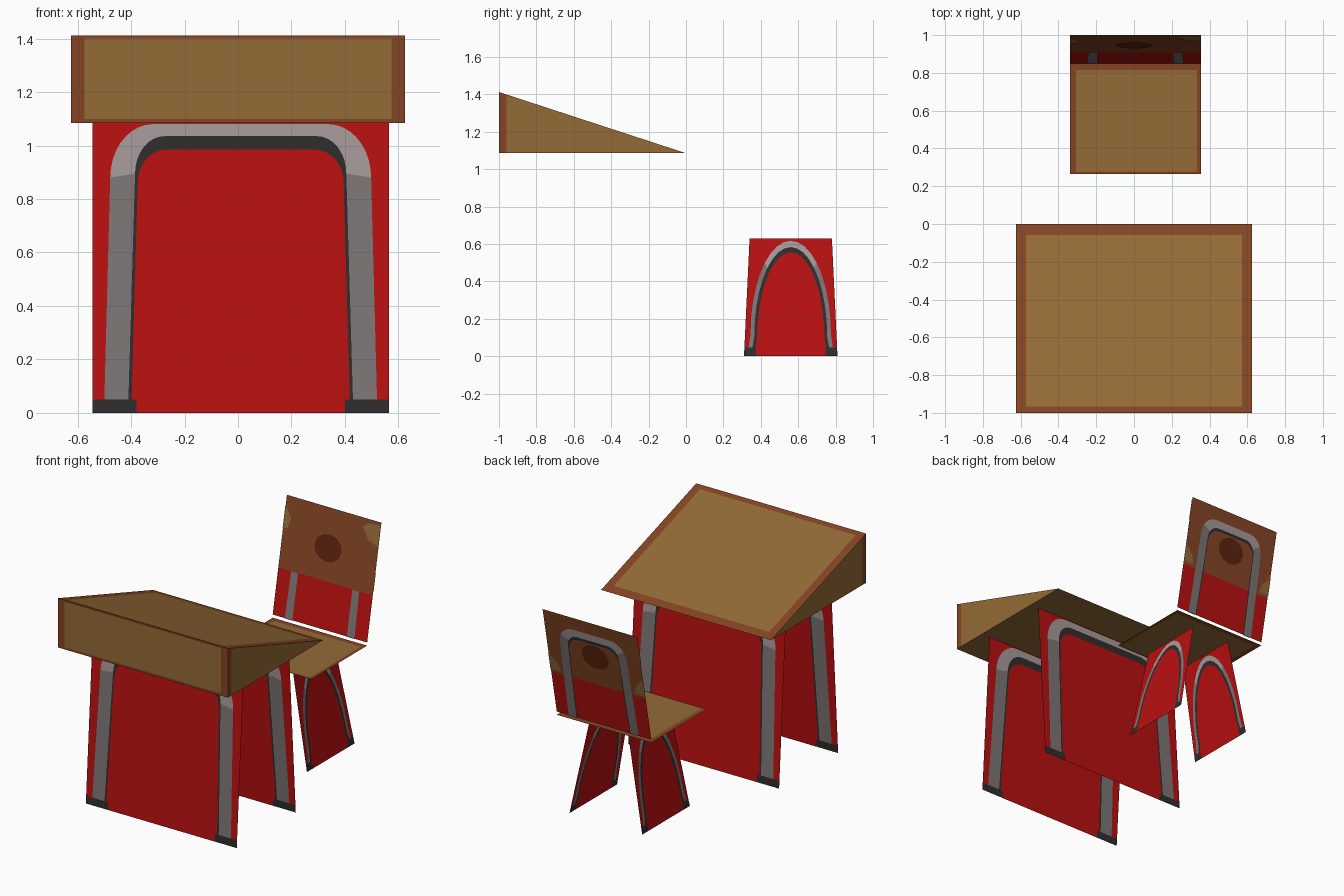
import bpy, bmesh, math

if "Cube" in bpy.data.objects:
    bpy.data.objects.remove(bpy.data.objects["Cube"])

# Materials
def lin(c):
    c /= 255
    return c / 12.92 if c <= 0.04045 else ((c + 0.055) / 1.055) ** 2.4

MATS = {}
for name, rgb in {
    "tan_wood": (148, 107, 55), "brown_edge": (133, 69, 35), "red_panel": (185, 16, 16),
    "mid_grey": (125, 117, 117), "light_grey": (166, 154, 154), "dark_grey": (48, 44, 44),
    "dark_brown": (95, 36, 16),
}.items():
    m = bpy.data.materials.new(name)
    m.diffuse_color = (*[lin(c) for c in rgb], 1)
    m.use_nodes = True
    m.node_tree.nodes["Principled BSDF"].inputs["Base Color"].default_value = m.diffuse_color
    MATS[name] = m
SLOTS = list(MATS)


def build(name, faces, solid=False):
    """Make one object from (points, material name) polygons."""
    bm = bmesh.new()
    for pts, mat in faces:
        f = bm.faces.new([bm.verts.new(p) for p in pts])
        f.material_index = SLOTS.index(mat)
    bmesh.ops.remove_doubles(bm, verts=bm.verts, dist=1e-4)
    if solid:
        bmesh.ops.recalc_face_normals(bm, faces=bm.faces)
    me = bpy.data.meshes.new(name)
    bm.to_mesh(me)
    bm.free()
    for m in MATS.values():
        me.materials.append(m)
    ob = bpy.data.objects.new(name, me)
    bpy.context.collection.objects.link(ob)
    return ob


def bordered(f, outer, inner):
    """Tan rectangle with a brown border; f maps 2D to 3D."""
    def ring(r):
        a0, a1, b0, b1 = r
        return [f(a0, b0), f(a1, b0), f(a1, b1), f(a0, b1)]
    o, i = ring(outer), ring(inner)
    faces = [(i, "tan_wood")]
    for k in range(4):
        n = (k + 1) % 4
        faces.append(([o[k], o[n], i[n], i[k]], "brown_edge"))
    return faces


def arch(wb, wt, z0, z1, rx, rz, n=9):
    """Symmetric arch outline with elliptical shoulders."""
    left = [(-wb, z0)]
    for k in range(n + 1):
        a = math.pi / 2 * k / n
        left.append((-wt + rx * (1 - math.cos(a)), z1 - rz * (1 - math.sin(a))))
    return left + [(-x, z) for x, z in reversed(left) if x < -1e-4]


def band(f, p, q, rule):
    """Strip of quads between two outlines, coloured by height."""
    out = []
    for k in range(len(p) - 1):
        quad = [p[k], p[k + 1], q[k + 1], q[k]]
        uniq = list(dict.fromkeys((round(a, 5), round(b, 5)) for a, b in quad))
        mat = rule(sum(c[1] for c in quad) / 4)
        out.append(([f(*c) for c in uniq], mat))
    return out


def leg_panel(name, f, half0, half1, h, z0, foot, paths, light_z):
    """Red sheet with a grey tube arch and dark feet, all in one plane."""
    hw = half0 + (half1 - half0) * z0 / h
    outer, mid, inner = paths
    faces = [([f(*c) for c in [(-hw, z0)] + outer + [(hw, z0), (half1, h), (-half1, h)]], "red_panel")]
    faces += band(f, outer, mid, lambda z: "light_grey" if z > light_z else "mid_grey")
    faces += band(f, mid, inner, lambda z: "dark_grey")
    faces.append(([f(*c) for c in inner], "red_panel"))
    xi = half0 - foot
    for s in (-1, 1):
        faces.append(([f(s * half0, 0), f(s * xi, 0), f(s * xi, z0), f(s * hw, z0)], "dark_grey"))
    faces.append(([f(-xi, 0), f(xi, 0), f(xi, z0), f(-xi, z0)], "red_panel"))
    build(name, faces)


# Desk top: wedge with bordered front and slope
ZB, ZT, W = 1.085, 1.412, 0.625
def slope_z(y):
    return ZB - (ZT - ZB) * y

faces = bordered(lambda x, y: (x, y, slope_z(y)), (-W, W, -1, 0), (-0.572, 0.572, -0.965, -0.058))
faces += bordered(lambda x, z: (x, -1, z), (-W, W, ZB, ZT), (-0.575, 0.575, ZB + 0.015, ZT - 0.012))
faces.append(([(-W, -1, ZB), (W, -1, ZB), (W, 0, ZB), (-W, 0, ZB)], "tan_wood"))
for x in (-W, W):
    ys = -0.96
    faces.append(([(x, -1, ZB), (x, ys, ZB), (x, ys, slope_z(ys)), (x, -1, ZT)], "brown_edge"))
    faces.append(([(x, ys, ZB), (x, 0, ZB), (x, ys, slope_z(ys))], "tan_wood"))
build("desk_top", faces, solid=True)

# Desk legs: two sheets leaning towards each other at the top
Z0 = 0.05
desk_paths = (arch(0.51, 0.488, Z0, 1.08, 0.16, 0.2),
              arch(0.42, 0.395, Z0, 1.035, 0.11, 0.14),
              arch(0.408, 0.385, Z0, 0.985, 0.11, 0.12))
for name, y0, y1 in (("front_desk_legs", -0.82, -0.75), ("back_desk_legs", -0.20, -0.27)):
    leg_panel(name, lambda u, z: (0.01 + u, y0 + (y1 - y0) * z / ZB, z),
              0.555, 0.555, ZB, Z0, 0.165, desk_paths, 0.9)

# Chair legs: two splayed side sheets
Z0 = 0.045
chair_paths = (arch(0.225, 0.215, Z0, 0.617, 0.215, 0.5),
               arch(0.205, 0.195, Z0, 0.583, 0.195, 0.48),
               arch(0.19, 0.18, Z0, 0.555, 0.18, 0.46))
for name, x0, x1 in (("right_chair_legs", 0.29, 0.165), ("left_chair_legs", -0.245, -0.12)):
    leg_panel(name, lambda u, z: (x0 + (x1 - x0) * z / 0.629, 0.56 + u, z),
              0.25, 0.22, 0.629, Z0, 0.065, chair_paths, 0.48)

# Chair seat
build("seat", bordered(lambda x, y: (x, y, 0.652), (-0.34, 0.355, 0.265, 0.85),
                       (-0.308, 0.333, 0.278, 0.815)))

# Backrest: leaning sheet, red below and brown above
def back(off):
    return lambda u, v: (0.0075 + u, 0.85 + 0.15 * v + off, 0.673 + 0.739 * v)

H, VS = 0.3475, 0.395
f = back(0)
build("backrest", [([f(-H, 0), f(H, 0), f(H, VS), f(-H, VS)], "red_panel"),
                   ([f(-H, VS), f(H, VS), f(H, 1), f(-H, 1)], "brown_edge")])


def poly(f, pts, mat):
    return ([f(*p) for p in pts], mat)


blob = [(0.1 * math.cos(a) - 0.008, 0.67 + 0.115 * math.sin(a))
        for a in (math.tau * k / 12 for k in range(12))]

# Front markings: tube ends, dark knot and worn patches
f = back(-0.004)
marks = [poly(f, blob, "dark_brown"),
         poly(f, [(-H, 0.72), (-0.31, 0.74), (-0.295, 0.82), (-0.33, 0.9), (-H, 0.92)], "tan_wood"),
         poly(f, [(H, 0.8), (0.27, 0.83), (0.22, 0.93), (0.26, 0.97), (H, 0.98)], "tan_wood")]
for s in (-1, 1):
    marks.append(poly(f, [(s * 0.257, 0), (s * 0.2, 0), (s * 0.2, VS), (s * 0.25, VS)], "mid_grey"))
build("backrest_front_markings", marks)

# Rear markings: full tube arch, knot and worn patches
f = back(0.004)
o = arch(0.258, 0.245, 0, 0.885, 0.11, 0.16)
m = arch(0.2, 0.188, 0, 0.82, 0.08, 0.11)
i = arch(0.192, 0.182, 0, 0.795, 0.08, 0.11)
marks = band(f, o, m, lambda v: "light_grey" if v > 0.78 else "mid_grey")
marks += band(f, m, i, lambda v: "dark_grey")
marks.append(poly(f, blob, "dark_brown"))
for s in (-1, 1):
    marks.append(poly(f, [(s * H, 0.42), (s * 0.27, 0.42), (s * 0.29, 0.5), (s * H, 0.58)], "tan_wood"))
build("backrest_rear_markings", marks)
